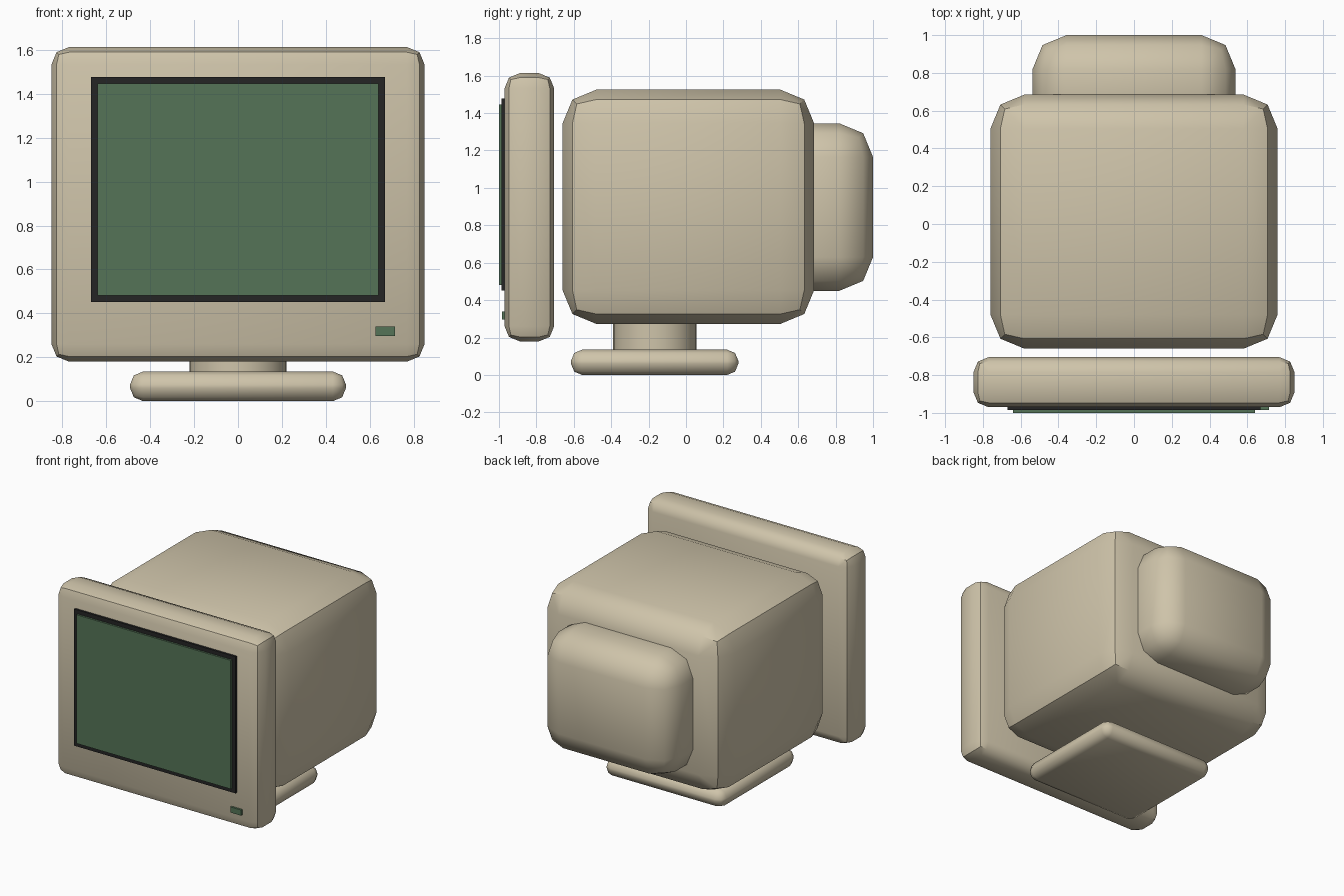
import bpy, bmesh, math
from mathutils import Vector

cube = bpy.data.objects.get("Cube")
if cube:
    bpy.data.objects.remove(cube, do_unlink=True)


def material(name, rgb):
    m = bpy.data.materials.new(name)
    m.use_nodes = True
    m.diffuse_color = (*rgb, 1)
    m.node_tree.nodes["Principled BSDF"].inputs["Base Color"].default_value = (*rgb, 1)
    return m


beige = material("beige plastic", (0.62, 0.55, 0.40))
black = material("black frame", (0.018, 0.018, 0.018))
green = material("dark green glass", (0.09, 0.175, 0.095))


def finish(name, bm, mat):
    mesh = bpy.data.meshes.new(name)
    bm.to_mesh(mesh)
    bm.free()
    mesh.materials.append(mat)
    obj = bpy.data.objects.new(name, mesh)
    bpy.context.collection.objects.link(obj)
    return obj


def box(name, lo, hi, mat, bevel=0, crisp=False):
    """Box between two corners; bevelled edges get two segments and smooth shading."""
    lo, hi = Vector(lo), Vector(hi)
    bm = bmesh.new()
    bmesh.ops.create_cube(bm, size=1)
    bmesh.ops.scale(bm, vec=hi - lo, verts=bm.verts)
    bmesh.ops.translate(bm, vec=(lo + hi) / 2, verts=bm.verts)
    if bevel:
        bmesh.ops.bevel(bm, geom=bm.edges[:], offset=bevel, offset_type='OFFSET',
                        segments=2, profile=0.5, affect='EDGES')
        bm.normal_update()
        for f in bm.faces:
            f.smooth = True
        # crisp shells keep a hard line around their sides and front
        for e in bm.edges:
            if crisp and e.calc_face_angle() > math.radians(40):
                normals = [f.normal for f in e.link_faces]
                side = all(abs(n.x) > 0.3 for n in normals)
                front = all(n.y < -0.3 for n in normals)
                e.smooth = not (side or front)
    return finish(name, bm, mat)


# Shells
box("front_bezel", (-0.85, -0.97, 0.18), (0.85, -0.705, 1.613), beige, 0.08, True)
box("rear_housing", (-0.76, -0.66, 0.273), (0.76, 0.685, 1.525), beige, 0.18, True)
box("tube_cover", (-0.537, 0.44, 0.45), (0.537, 1.0, 1.345), beige, 0.18)

# Screen and power light
box("screen_frame", (-0.67, -0.986, 0.452), (0.67, -0.96, 1.477), black)
box("screen_glass", (-0.64, -1.0, 0.482), (0.64, -0.975, 1.447), green)
box("power_light", (0.626, -0.985, 0.297), (0.715, -0.96, 0.339), green)

# Stand
box("stand_base", (-0.492, -0.615, 0), (0.492, 0.28, 0.135), beige, 0.06)
bm = bmesh.new()
bmesh.ops.create_cone(bm, cap_ends=True, segments=32, radius1=0.222, radius2=0.222, depth=0.24)
bmesh.ops.translate(bm, vec=(0, -0.167, 0.22), verts=bm.verts)
for f in bm.faces:
    f.smooth = len(f.verts) == 4
for e in bm.edges:
    e.smooth = e.calc_face_angle() < math.radians(40)
finish("stand_neck", bm, beige)
